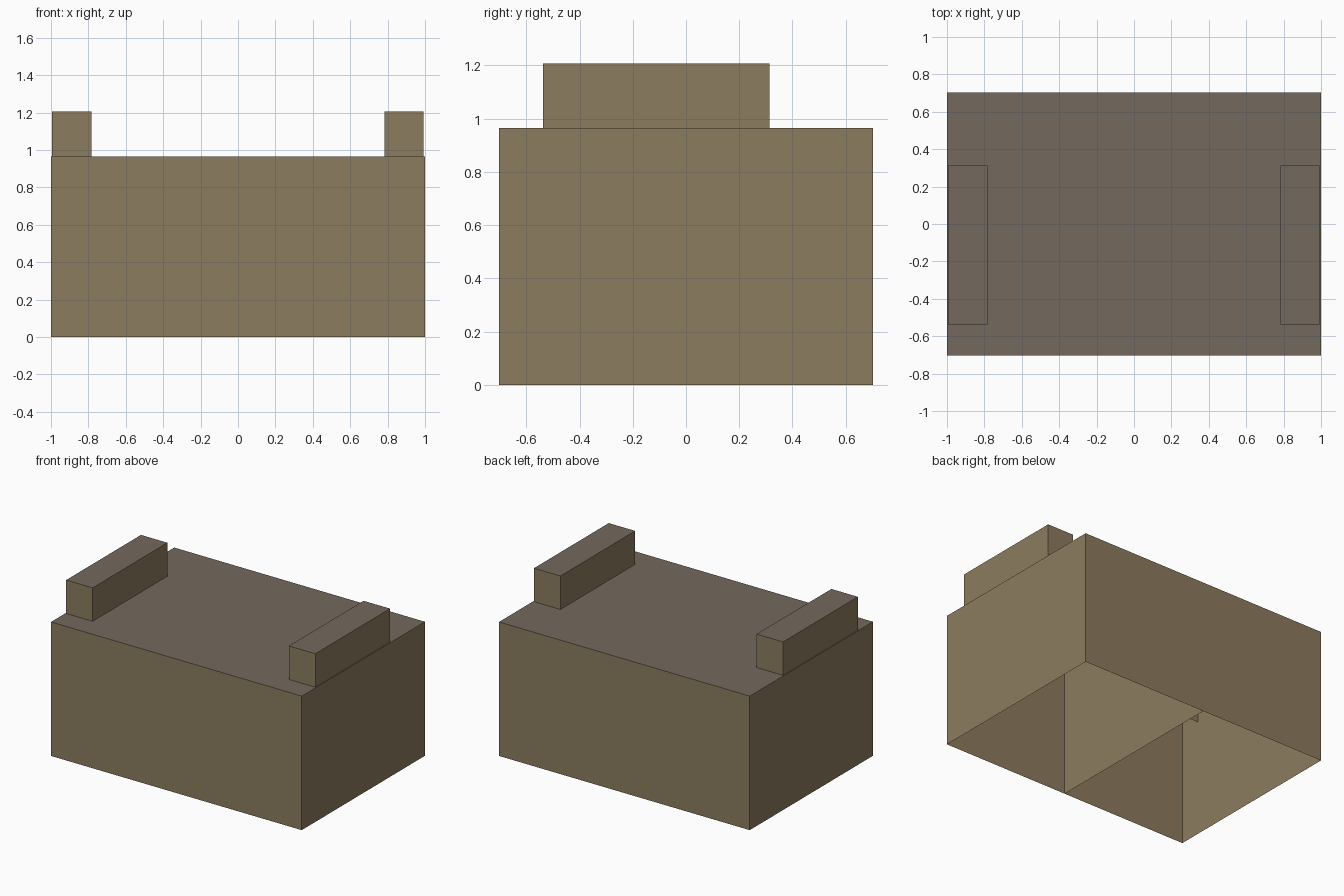
import bpy
import bmesh

cube = bpy.data.objects.get("Cube")
if cube:
    bpy.data.objects.remove(cube, do_unlink=True)


def make_material(name, color):
    mat = bpy.data.materials.new(name)
    mat.use_nodes = True
    mat.diffuse_color = color
    mat.node_tree.nodes["Principled BSDF"].inputs["Base Color"].default_value = color
    return mat


side_brown = make_material("tan brown sides", (0.265, 0.202, 0.116, 1))
top_brown = make_material("grey brown tops", (0.174, 0.142, 0.112, 1))


def add_object(name, bm):
    mesh = bpy.data.meshes.new(name)
    bm.to_mesh(mesh)
    bm.free()
    mesh.materials.append(side_brown)
    mesh.materials.append(top_brown)
    obj = bpy.data.objects.new(name, mesh)
    bpy.context.collection.objects.link(obj)
    return obj


def open_box(name, low, high):
    """Thin-walled box without a floor; the lid takes the top colour."""
    bm = bmesh.new()
    bmesh.ops.create_cube(bm, size=1)
    for v in bm.verts:
        v.co = [lo + (c + 0.5) * (hi - lo) for c, lo, hi in zip(v.co, low, high)]
    bm.normal_update()
    floor = [f for f in bm.faces if f.normal.z < -0.5]
    bmesh.ops.delete(bm, geom=floor, context='FACES')
    for f in bm.faces:
        f.material_index = int(f.normal.z > 0.5)
    return add_object(name, bm)


HALF_DEPTH, DECK = 0.702, 0.966

# Main body, open underneath
open_box("body", (-1, -HALF_DEPTH, 0), (1, HALF_DEPTH, DECK))

# Raised side bars, sunk a little way through the deck
for name, x0, x1 in (("right_bar", -0.994, -0.783), ("left_bar", 0.782, 0.993)):
    open_box(name, (x0, -0.538, 0.835), (x1, 0.314, 1.207))

# Single-sheet wall dividing the inside in two
bm = bmesh.new()
bm.faces.new([bm.verts.new((0, y, z)) for y, z in (
    (-HALF_DEPTH, 0), (HALF_DEPTH, 0), (HALF_DEPTH, DECK), (-HALF_DEPTH, DECK))])
add_object("inner_divider", bm)
